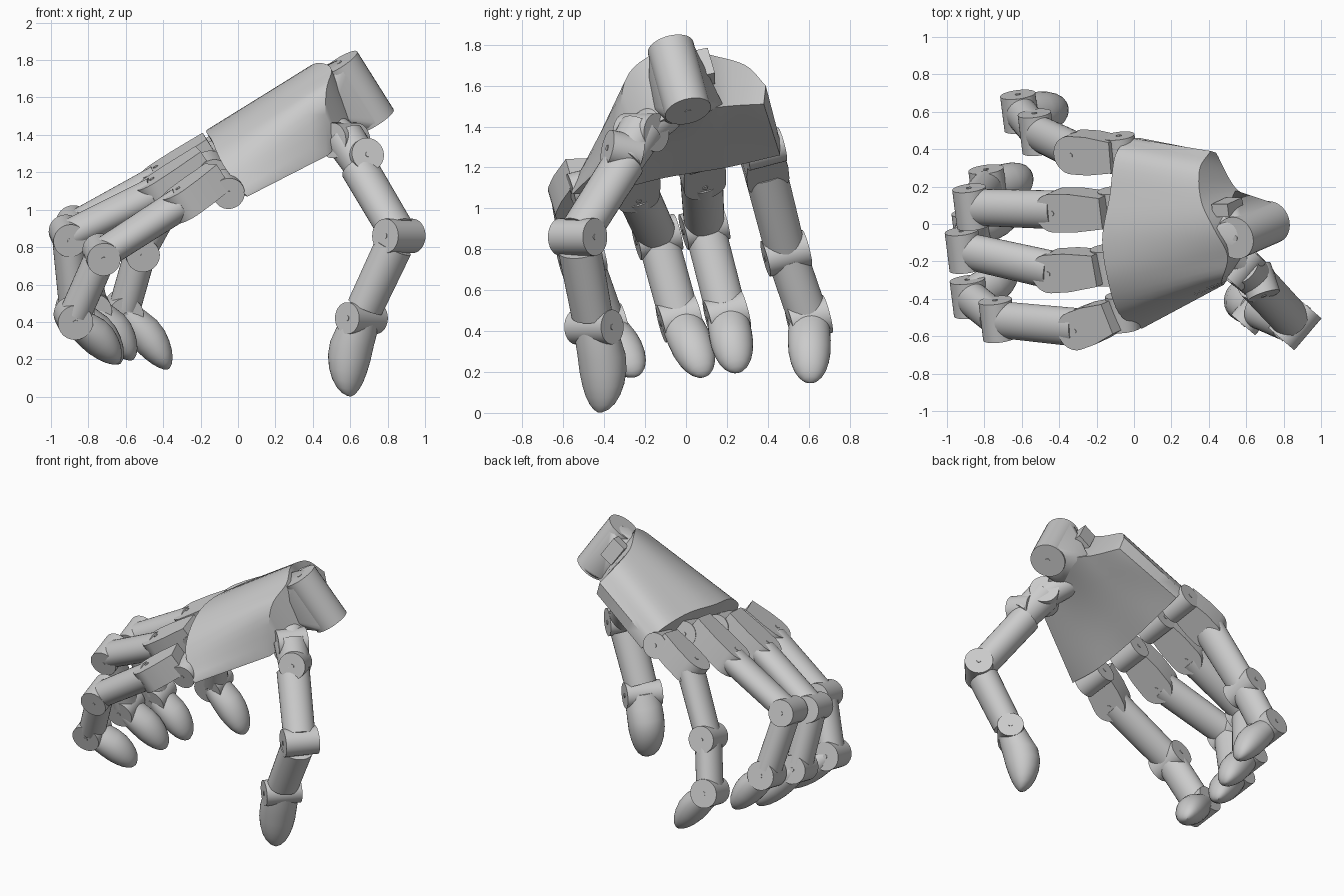
import bpy, bmesh, math
from mathutils import Vector as V, Matrix

if "Cube" in bpy.data.objects:
    bpy.data.objects.remove(bpy.data.objects["Cube"])


def finish(bm, name):
    bmesh.ops.recalc_face_normals(bm, faces=bm.faces)
    me = bpy.data.meshes.new(name)
    bm.to_mesh(me)
    bm.free()
    ob = bpy.data.objects.new(name, me)
    bpy.context.collection.objects.link(ob)
    return ob


def frame(x, y, z, o):
    return Matrix.Translation(o) @ Matrix((x, y, z)).transposed().to_4x4()


def basis(axis, side):
    # orthonormal frame: z along axis, x close to side
    z = axis.normalized()
    x = (side - z * side.dot(z)).normalized()
    return x, z.cross(x), z


def loft(name, m, rings, n=32):
    # rings: (distance along z, half width x, half depth y, y offset)
    bm = bmesh.new()
    loops = []
    for d, rx, ry, off in rings:
        loops.append([bm.verts.new(m @ V((rx * math.cos(2 * math.pi * i / n),
                      off + ry * math.sin(2 * math.pi * i / n), d))) for i in range(n)])
    for a, b in zip(loops, loops[1:]):
        for i in range(n):
            j = (i + 1) % n
            bm.faces.new((a[i], a[j], b[j], b[i]))
    bm.faces.new(loops[0][::-1])
    bm.faces.new(loops[-1])
    return finish(bm, name)


def rod(name, a, b, r0, r1=None, side=V((0.1, 1, 0.2)), flat=1.0):
    a, b = V(a), V(b)
    r1 = r1 or r0
    x, y, z = basis(b - a, side)
    L = (b - a).length
    return loft(name, frame(x, y, z, a), [(0, r0, r0 * flat, 0), (L, r1, r1 * flat, 0)])


def barrel(name, c, axis, r, half):
    # hinge barrel with a pin showing at both ends
    c, axis = V(c), axis.normalized()
    rod(name, c - axis * half, c + axis * half, r, side=V((0.3, 0.1, 1)))
    rod(name + "_pin", c - axis * (half + .004), c + axis * (half + .004), .014, side=V((0.3, 0.1, 1)))


def tongue(name, a, b, axis, r, half, root):
    # flat link: square root at a, round end at b
    a, b = V(a), V(b)
    x, _, z = basis(axis, b - a)
    y = z.cross(x)
    L = (b - a).dot(x)
    pts = [(0, -root), (L * .6, -r)] + [(L + r * math.cos(t), r * math.sin(t)) for t in
           [math.radians(k) for k in range(-90, 91, 12)]] + [(L * .6, r), (0, root)]
    bm = bmesh.new()
    m = frame(x, y, z, b - x * L)
    lo = [bm.verts.new(m @ V((p, q, -half))) for p, q in pts]
    hi = [bm.verts.new(m @ V((p, q, half))) for p, q in pts]
    n = len(pts)
    bm.faces.new(lo[::-1])
    bm.faces.new(hi)
    for i in range(n):
        j = (i + 1) % n
        bm.faces.new((lo[i], lo[j], hi[j], hi[i]))
    finish(bm, name)
    rod(name + "_pin", b - z * (half + .004), b + z * (half + .004), .014)


def fingertip(name, a, b, side, w, depth, shift):
    # almond shaped tip, belly pushed to the palm side
    a, b = V(a), V(b)
    x, y, z = basis(b - a, side)
    if y.dot(V((0, 0, .9)) - a) < 0:
        x, y = -x, -y
    L = (b - a).length
    prof = [(0, .9, .75, 0), (.2, .98, .9, .4), (.38, 1, 1, .9), (.55, .98, .98, 1), (.7, .89, .85, .9),
            (.82, .75, .68, .7), (.91, .57, .48, .5), (.97, .35, .28, .25), (1, .1, .08, 0)]
    loft(name, frame(x, y, z, a), [(L * t, w * u, depth * d, shift * s) for t, u, d, s in prof])


def spline(pts, n):
    # Catmull-Rom samples through the points
    p = [V(q) for q in pts]
    p = [p[0] * 2 - p[1]] + p + [p[-1] * 2 - p[-2]]
    out = []
    for k in range(n + 1):
        f = k / n * (len(pts) - 1)
        i = min(int(f), len(pts) - 2)
        t = f - i
        a, b, c, d = p[i:i + 4]
        out.append(.5 * (2 * b + (c - a) * t + (2 * a - 5 * b + 4 * c - d) * t * t
                         + (3 * b - a - 3 * c + d) * t ** 3))
    return out


N_HAND = V((-.52, -.24, .82)).normalized()   # back-of-hand direction
V_HAND = V((.12, -.95, -.25)).normalized()   # finger hinge direction

# palm shell: back and inner curves at the knuckles and at the wrist
K = 30
back_k = spline([(-.02, .46, 1.33), (-.1, .37, 1.42), (-.13, .15, 1.44), (-.17, -.08, 1.42),
                 (-.14, -.3, 1.37), (-.08, -.48, 1.24), (.04, -.56, 1.08)], K)
back_w = spline([(.41, .39, 1.6), (.35, .29, 1.7), (.36, .12, 1.75), (.43, -.03, 1.785),
                 (.5, -.17, 1.75), (.47, -.3, 1.62), (.47, -.33, 1.31)], K)
in_k = spline([(.03, .46, 1.26), (.02, .2, 1.2), (0, -.1, 1.15), (.02, -.35, 1.09), (.05, -.555, 1.07)], K)
in_w = spline([(.44, .38, 1.51), (.53, .21, 1.5), (.65, .08, 1.48), (.62, -.12, 1.43), (.48, -.325, 1.29)], K)
bm = bmesh.new()
S = 6
grids = []
for ck, cw, bulge in ((back_k, back_w, 0), (in_k, in_w, .03)):
    rows = []
    for s in range(S + 1):
        t = s / S
        rows.append([bm.verts.new(p.lerp(q, t) + N_HAND * bulge * math.sin(math.pi * t)
                     * math.sin(math.pi * i / K)) for i, (p, q) in enumerate(zip(ck, cw))])
    grids.append(rows)
    for a, b in zip(rows, rows[1:]):
        for i in range(K):
            bm.faces.new((a[i], a[i + 1], b[i + 1], b[i]))
A, B = grids
for s in (0, S):
    for i in range(K):
        bm.faces.new((A[s][i], A[s][i + 1], B[s][i + 1], B[s][i]))
for c in (0, K):
    for s in range(S):
        bm.faces.new((A[s][c], A[s + 1][c], B[s + 1][c], B[s][c]))
finish(bm, "palm")

# wrist post, the web joining it to the palm, and a small bracket
lo, hi = V((.735, .01, 1.475)), V((.54, -.075, 1.785))
rod("wrist_post", lo, hi, .115)
rod("wrist_pin", lo + (lo - hi) * .01, hi + (hi - lo) * .01, .016)
bm = bmesh.new()
d = (hi - lo).normalized()
x, y, z = basis(d, V((-.85, 0, -.5)))
for c in (lo + d * .01, hi - d * .02):
    for k in range(16):
        t = 2 * math.pi * k / 16
        bm.verts.new(c + (x * math.cos(t) + y * math.sin(t)) * .113)
for p in ((.43, -.03, 1.76), (.48, -.16, 1.7), (.5, -.18, 1.5), (.54, .18, 1.51), (.5, -.1, 1.41)):
    bm.verts.new(p)
res = bmesh.ops.convex_hull(bm, input=bm.verts)
bmesh.ops.delete(bm, geom=[v for v in bm.verts if not v.link_faces], context='VERTS')
finish(bm, "wrist_web")
bm = bmesh.new()
bmesh.ops.create_cube(bm, size=1, matrix=frame(*basis(N_HAND, V((.85, 0, .5))), V((.5, .09, 1.69)))
                      @ Matrix.Diagonal((.1, .07, .15, 1)))
finish(bm, "wrist_bracket")

# fingers: knuckle, swivel, middle joint, end joint, tip
fingers = {
    "index": [(-.06, -.47, 1.11), (-.28, -.555, 1.05), (-.73, -.51, .76), (-.88, -.39, .42), (-.64, -.24, .185)],
    "middle": [(-.14, -.22, 1.21), (-.42, -.25, 1.1), (-.91, -.14, .86), (-.87, -.03, .46), (-.63, .09, .18)],
    "ring": [(-.1, .09, 1.27), (-.4, .075, 1.165), (-.87, .09, .91), (-.78, .2, .48), (-.56, .25, .2)],
    "little": [(-.07, .38, 1.29), (-.3, .385, 1.19), (-.52, .49, .78), (-.61, .60, .46), (-.37, .61, .15)],
}
for name, pts in fingers.items():
    k, p, m, d, t = [V(q) for q in pts]
    barrel(name + "_knuckle", k, V_HAND, .085, .095)
    tongue(name + "_swivel", k, p, N_HAND, .105, .078, .085)
    rod(name + "_upper_bone", p.lerp(m, .05), m.lerp(p, .06), .105, .1, side=V_HAND, flat=.83)
    barrel(name + "_middle_joint", m, V_HAND, .09, .106)
    rod(name + "_lower_bone", m.lerp(d, .1), d.lerp(m, .1), .1, .1, side=V_HAND, flat=.85)
    barrel(name + "_end_joint", d, V_HAND, .095, .096)
    fingertip(name + "_tip", d, t, V_HAND, .105, .095, .015)

# thumb
tv = V((.65, .76, 0))
rod("thumb_root", (.47, -.1, 1.46), (.6, -.24, 1.35), .09)
barrel("thumb_base_joint", (.57, -.22, 1.37), tv, .095, .1)
rod("thumb_link", (.57, -.22, 1.38), (.67, -.31, 1.23), .11, .1, side=tv)
barrel("thumb_swivel", (.67, -.31, 1.28), V((.3, -.9, .2)), .09, .08)
rod("thumb_upper_bone", (.65, -.305, 1.22), (.845, -.515, .89), .108, .105, side=tv, flat=.9)
barrel("thumb_middle_joint", (.86, -.53, .86), tv, .092, .112)
rod("thumb_lower_bone", (.83, -.52, .80), (.68, -.46, .48), .11, .105, side=tv, flat=.9)
barrel("thumb_end_joint", (.66, -.45, .42), tv, .085, .118)
fingertip("thumb_tip", (.66, -.445, .44), (.595, -.42, .003), tv, .12, .115, .04)

# smooth round faces, keep edges sharp
bpy.ops.object.select_all(action='SELECT')
bpy.context.view_layer.objects.active = bpy.data.objects["palm"]
bpy.ops.object.shade_smooth_by_angle(angle=math.radians(35))
